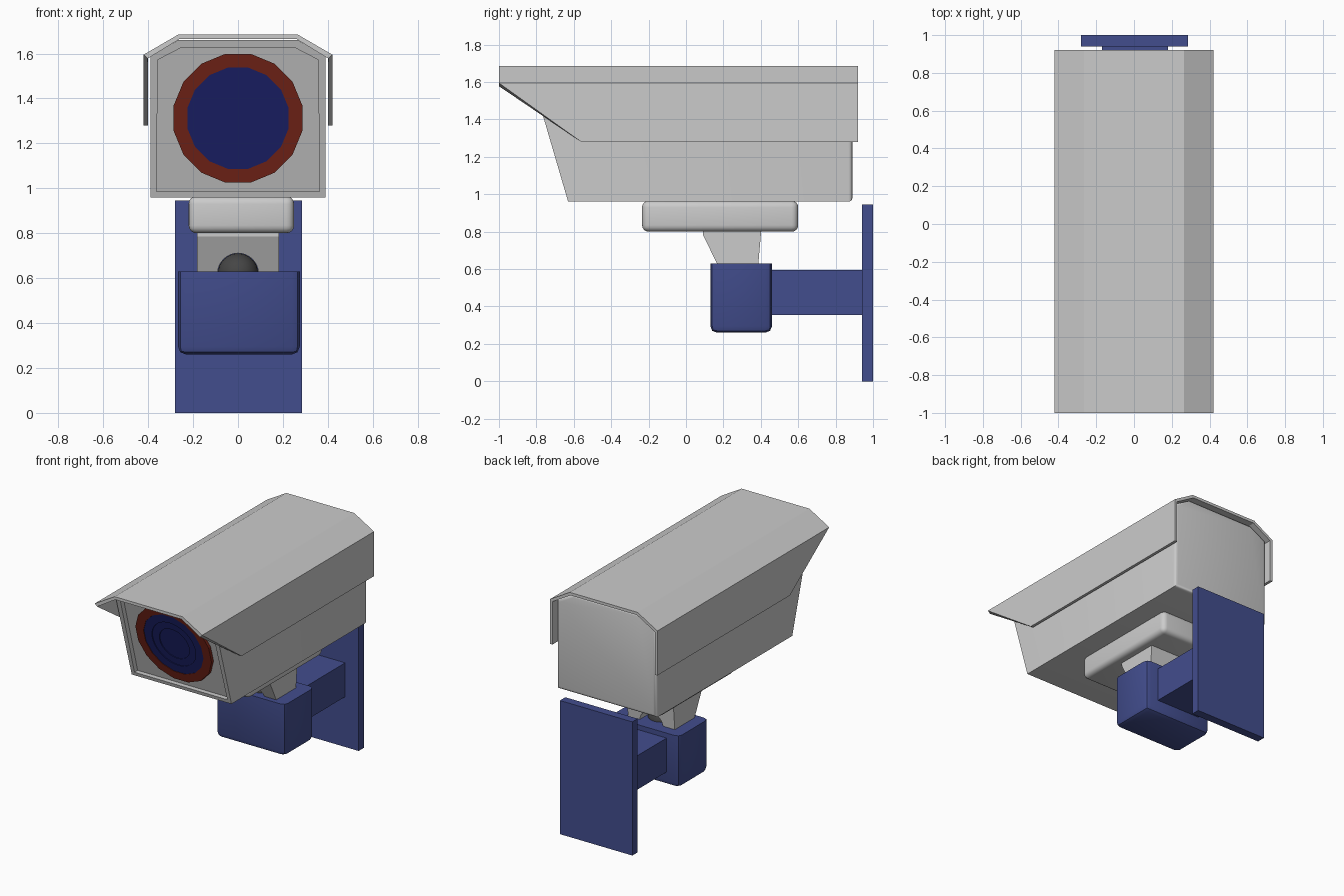
import bpy, bmesh, math
from mathutils import Matrix

if "Cube" in bpy.data.objects:
    bpy.data.objects.remove(bpy.data.objects["Cube"])


def material(name, rgb):
    m = bpy.data.materials.new(name)
    m.diffuse_color = (*rgb, 1)
    m.use_nodes = True
    m.node_tree.nodes["Principled BSDF"].inputs["Base Color"].default_value = m.diffuse_color
    return m


BLUE = material("blue_paint", (0.055, 0.075, 0.27))
LENS = material("lens_blue", (0.012, 0.017, 0.16))
RED = material("red_ring", (0.20, 0.02, 0.01))
DARK = material("dark_rubber", (0.06, 0.06, 0.06))


def finish(name, bm, mat=None, smooth=False, recalc=True):
    if recalc:
        bmesh.ops.recalc_face_normals(bm, faces=bm.faces)
    me = bpy.data.meshes.new(name)
    bm.to_mesh(me)
    bm.free()
    ob = bpy.data.objects.new(name, me)
    bpy.context.collection.objects.link(ob)
    if mat:
        me.materials.append(mat)
    bpy.ops.object.select_all(action='DESELECT')
    ob.select_set(True)
    bpy.context.view_layer.objects.active = ob
    if smooth:
        bpy.ops.object.shade_smooth_by_angle(angle=math.radians(40))
    return ob


def box(name, x, y, z, mat=None, bevel=0, segments=3, sharp_top=False):
    bm = bmesh.new()
    size = [b - a for a, b in (x, y, z)]
    mid = [(a + b) / 2 for a, b in (x, y, z)]
    bmesh.ops.create_cube(bm, size=1, matrix=Matrix.Translation(mid) @ Matrix.Diagonal((*size, 1)))
    if bevel:
        edges = [e for e in bm.edges
                 if not (sharp_top and all(v.co.z > mid[2] for v in e.verts))]
        bmesh.ops.bevel(bm, geom=edges, offset=bevel, segments=segments,
                        profile=0.5, affect='EDGES')
    return finish(name, bm, mat, smooth=bevel > 0)


def front_y(z):
    # sloping plane of the camera front
    return -0.63 - 0.293 * (z - 0.96)


def lens_part(name, profile, mat, sides):
    # turned profile of (radius, depth), sheared to follow the sloping front
    bm = bmesh.new()
    rings = []
    for r, d in profile:
        ring = []
        for i in range(sides):
            a = 2 * math.pi * (i + 0.5) / sides
            z = 1.312 + r * math.sin(a)
            ring.append(bm.verts.new((r * math.cos(a), front_y(z) + d, z)))
        rings.append(ring)
    for p, q in zip(rings, rings[1:]):
        for i in range(sides):
            j = (i + 1) % sides
            bm.faces.new((p[i], p[j], q[j], q[i]))
    bm.faces.new(rings[-1])
    return finish(name, bm, mat)


# wall plate, arm and socket
box("wall_plate", (-0.28, 0.286), (0.94, 1.0), (0, 0.945), BLUE)
box("wall_arm", (-0.17, 0.18), (0.44, 0.95), (0.355, 0.595), BLUE)
box("arm_socket", (-0.267, 0.275), (0.13, 0.46), (0.26, 0.63), BLUE, 0.035, 2, True)

# tilting neck with a rounded slot for the ball
bm = bmesh.new()
side = [(0.09, 0.81), (0.09, 0.785), (0.175, 0.61), (0.385, 0.61), (0.40, 0.78), (0.40, 0.81)]
face = bm.faces.new([bm.verts.new((-0.183, y, z)) for y, z in side])
ext = bmesh.ops.extrude_face_region(bm, geom=[face])["geom"]
bmesh.ops.translate(bm, vec=(0.366, 0, 0), verts=[v for v in ext if isinstance(v, bmesh.types.BMVert)])
neck = finish("tilt_neck", bm)

bm = bmesh.new()
bmesh.ops.create_cone(bm, cap_ends=True, segments=32, radius1=0.091, radius2=0.091, depth=1,
                      matrix=Matrix.Translation((0, 0.25, 0.62)) @ Matrix.Rotation(math.pi / 2, 4, 'X'))
cutter = finish("slot_cutter", bm)
cutter.hide_render = True
cut = neck.modifiers.new("slot", 'BOOLEAN')
cut.operation, cut.solver, cut.object = 'DIFFERENCE', 'EXACT', cutter
bpy.context.view_layer.objects.active = neck
bpy.ops.object.modifier_apply(modifier="slot")
bpy.data.objects.remove(cutter)

bm = bmesh.new()
bmesh.ops.create_uvsphere(bm, u_segments=24, v_segments=16, radius=0.09,
                          matrix=Matrix.Translation((0, 0.27, 0.62)))
finish("joint_ball", bm, DARK, smooth=True)

# rounded pad under the body
box("mount_pad", (-0.22, 0.25), (-0.235, 0.60), (0.80, 0.965), None, 0.035, 4)

# camera body: sloping front with recessed panel, softened back
bm = bmesh.new()
half = [(0.39, 0.96), (0.39, 1.59), (0.265, 1.66)]
outline = half + [(-x, z) for x, z in reversed(half)]
front = [bm.verts.new((x, front_y(z), z)) for x, z in outline]
back = [bm.verts.new((x, 0.89, z)) for x, z in outline]
panel = bm.faces.new(front)
rear = bm.faces.new(back)
for i in range(len(outline)):
    j = (i + 1) % len(outline)
    bm.faces.new((front[i], front[j], back[j], back[i]))
bmesh.ops.recalc_face_normals(bm, faces=bm.faces)
bmesh.ops.inset_region(bm, faces=[panel], thickness=0.038)
ext = bmesh.ops.extrude_face_region(bm, geom=[panel])["geom"]
bmesh.ops.translate(bm, vec=(0, 0.035, 0), verts=[v for v in ext if isinstance(v, bmesh.types.BMVert)])
bmesh.ops.delete(bm, geom=[panel], context='FACES_ONLY')
bmesh.ops.bevel(bm, geom=list(rear.edges), offset=0.022, segments=3, profile=0.5, affect='EDGES')
finish("camera_body", bm, smooth=True)

# lens ring and stepped glass
lens_part("lens_ring", [(0.292, 0.04), (0.292, 0.012), (0.23, 0.012), (0.23, 0.03)], RED, 16)
lens_part("lens_glass", [(0.232, 0.035), (0.232, 0.016), (0.168, 0.016), (0.168, 0.022),
                         (0.115, 0.022), (0.115, 0.028)], LENS, 32)

# folded sun hood
bm = bmesh.new()
half = [(0.42, 1.28, -0.56), (0.42, 1.595, -1.0), (0.265, 1.685, -1.0)]
fold = [(-x, z, y) for x, z, y in half] + half[::-1]
front = [bm.verts.new((x, y, z)) for x, z, y in fold]
back = [bm.verts.new((x, 0.92, z)) for x, z, y in fold]
for i in range(5):
    bm.faces.new((front[i], front[i + 1], back[i + 1], back[i]))
hood = finish("sun_hood", bm, recalc=False)
thick = hood.modifiers.new("thickness", 'SOLIDIFY')
thick.thickness, thick.offset, thick.use_even_offset = 0.02, -1, True
